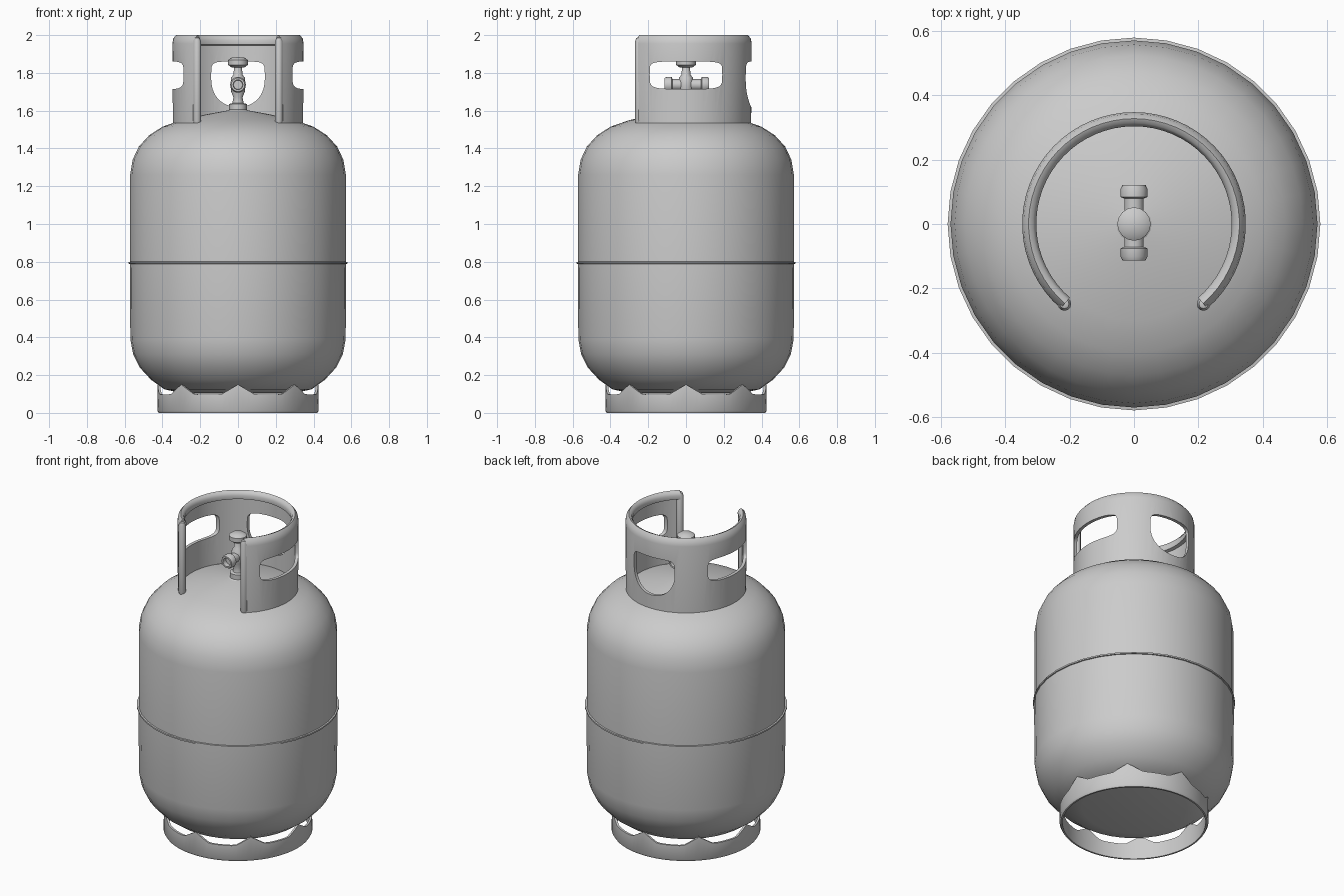
import bpy, bmesh
from math import sin, cos, pi, radians, tau
from mathutils import Matrix

cube = bpy.data.objects.get("Cube")
if cube:
    bpy.data.objects.remove(cube)

steel = bpy.data.materials.new("grey steel")
steel.use_nodes = True
GREY = (0.6, 0.6, 0.6, 1)
steel.diffuse_color = GREY
steel.node_tree.nodes["Principled BSDF"].inputs["Base Color"].default_value = GREY


def finish(bm, name, smooth=35):
    bmesh.ops.remove_doubles(bm, verts=bm.verts, dist=0.0005)
    bmesh.ops.recalc_face_normals(bm, faces=bm.faces)
    mesh = bpy.data.meshes.new(name)
    bm.to_mesh(mesh)
    bm.free()
    mesh.materials.append(steel)
    obj = bpy.data.objects.new(name, mesh)
    bpy.context.collection.objects.link(obj)
    if smooth:
        shade(obj, smooth)
    return obj


def shade(obj, angle):
    bpy.ops.object.select_all(action='DESELECT')
    obj.select_set(True)
    bpy.context.view_layer.objects.active = obj
    bpy.ops.object.shade_smooth_by_angle(angle=radians(angle))


def lathe(name, profile, sides=32, closed=False, matrix=None, start=0, end=360, smooth=35):
    """Spin (radius, height) points round z; a partial turn gets end caps."""
    bm = bmesh.new()
    full = end - start == 360
    rings = []
    for i in range(sides if full else sides + 1):
        a = radians(start + (end - start) * i / sides)
        rings.append([bm.verts.new((r * cos(a), r * sin(a), z)) for r, z in profile])
    n = len(profile)
    for i in range(sides):
        a, b = rings[i], rings[(i + 1) % len(rings)]
        for j in range(n if closed else n - 1):
            k = (j + 1) % n
            bm.faces.new((a[j], b[j], b[k], a[k]))
    if not full:
        bm.faces.new(rings[0])
        bm.faces.new(rings[-1])
    if matrix:
        bm.transform(matrix)
    return finish(bm, name, smooth)


def cut_window(target, outline, matrix):
    """Cut a window through target: outline in xz, pushed along y."""
    bm = bmesh.new()
    face = bm.faces.new([bm.verts.new((x, 0, z)) for x, z in outline])
    moved = bmesh.ops.extrude_face_region(bm, geom=[face])["geom"]
    bmesh.ops.translate(bm, verts=[v for v in moved if isinstance(v, bmesh.types.BMVert)],
                        vec=(0, 0.6, 0))
    bm.transform(matrix)
    cutter = finish(bm, "window_cutter", 0)
    cutter.hide_render = True
    mod = target.modifiers.new("window", 'BOOLEAN')
    mod.operation, mod.solver, mod.object = 'DIFFERENCE', 'EXACT', cutter
    bpy.ops.object.select_all(action='DESELECT')
    bpy.context.view_layer.objects.active = target
    target.select_set(True)
    bpy.ops.object.modifier_apply(modifier=mod.name)
    bpy.data.objects.remove(cutter)


def rounded(half_w, up, down, mid, power_up, power_down, count=40):
    """Superellipse outline with its own roundness above and below mid."""
    pts = []
    for i in range(count):
        c, s = cos(tau * i / count), sin(tau * i / count)
        p, h = (power_up, up) if s >= 0 else (power_down, down)
        sign = lambda v: 1 if v >= 0 else -1
        pts.append((half_w * sign(c) * abs(c) ** (2 / p), mid + h * sign(s) * abs(s) ** (2 / p)))
    return pts


# Tank shells, above and below the seam
lathe("lower_tank", [(0, 0.1), (0.3, 0.105), (0.39, 0.125), (0.46, 0.175), (0.52, 0.24),
                     (0.555, 0.31), (0.57, 0.39), (0.573, 0.795)], sides=36, smooth=50)
lathe("upper_tank", [(0.571, 0.795), (0.571, 1.26), (0.558, 1.34), (0.525, 1.41),
                     (0.47, 1.47), (0.4, 1.515), (0.3, 1.55), (0.17, 1.58),
                     (0.06, 1.6), (0, 1.605)], sides=36, smooth=50)
lathe("seam_rib", [(0.565, 0.788), (0.58, 0.79), (0.58, 0.799), (0.565, 0.801)],
      sides=36, closed=True)

# Foot ring with raised tabs that meet the tank
bm = bmesh.new()
count = 96
rows = []
for i in range(count):
    a = tau * i / count
    tab = max(0, 1 - abs((i + 6) % 12 - 6) / 3.2)
    top = 0.098 + 0.052 * tab
    section = ((0.42, 0.0), (0.427, 0.012), (0.425, top), (0.412, top), (0.41, 0.0))
    rows.append([bm.verts.new((r * cos(a), r * sin(a), z)) for r, z in section])
for i in range(count):
    a, b = rows[i], rows[(i + 1) % count]
    for j in range(5):
        k = (j + 1) % 5
        bm.faces.new((a[j], b[j], b[k], a[k]))
finish(bm, "foot_ring", 40)

# Guard collar, open at the front, with a rolled rim
FRONT_GAP = 49
collar = lathe("guard_collar",
               [(0.345, 1.525), (0.348, 1.955), (0.343, 1.982), (0.328, 2.0), (0.314, 1.994),
                (0.304, 1.975), (0.308, 1.95), (0.328, 1.945), (0.326, 1.525)],
               sides=48, closed=True, start=-FRONT_GAP, end=180 + FRONT_GAP, smooth=0)
cut_window(collar, rounded(0.142, 0.09, 0.15, 1.77, 6, 2.2), Matrix())
for turn in (-90, 90):
    cut_window(collar, rounded(0.192, 0.07, 0.075, 1.79, 6, 5),
               Matrix.Rotation(radians(turn), 4, 'Z'))
shade(collar, 40)

# Rolled upright edges at the collar opening
for side, angle in (("left", -FRONT_GAP), ("right", 180 + FRONT_GAP)):
    a = radians(angle)
    lathe(side + "_collar_edge",
          [(0, 1.53), (0.016, 1.53), (0.021, 1.545), (0.021, 1.965), (0.014, 1.985), (0, 1.99)],
          sides=12, matrix=Matrix.Translation((0.33 * cos(a), 0.33 * sin(a), 0)))

# Valve: upright stem, cross tube with hollow ends, and hand knob
lathe("valve_stem", [(0.075, 1.59), (0.047, 1.605), (0.047, 1.635), (0.03, 1.64), (0.024, 1.67),
                     (0.036, 1.7), (0.04, 1.735), (0.036, 1.775), (0.024, 1.79),
                     (0.02, 1.84), (0, 1.84)], sides=16)
lathe("valve_knob", [(0, 1.825), (0.035, 1.83), (0.052, 1.842), (0.052, 1.868),
                     (0.035, 1.88), (0, 1.884)], sides=16)
half = [(0.03, 0), (0.03, 0.075), (0.042, 0.08), (0.042, 0.105), (0.036, 0.118),
        (0.026, 0.118), (0.024, 0.09), (0, 0.09)]
for name, turn in (("front_outlet", 90), ("back_outlet", -90)):
    lathe(name, half, sides=16,
          matrix=Matrix.Translation((0, 0.004, 1.737)) @ Matrix.Rotation(radians(turn), 4, 'X'))
